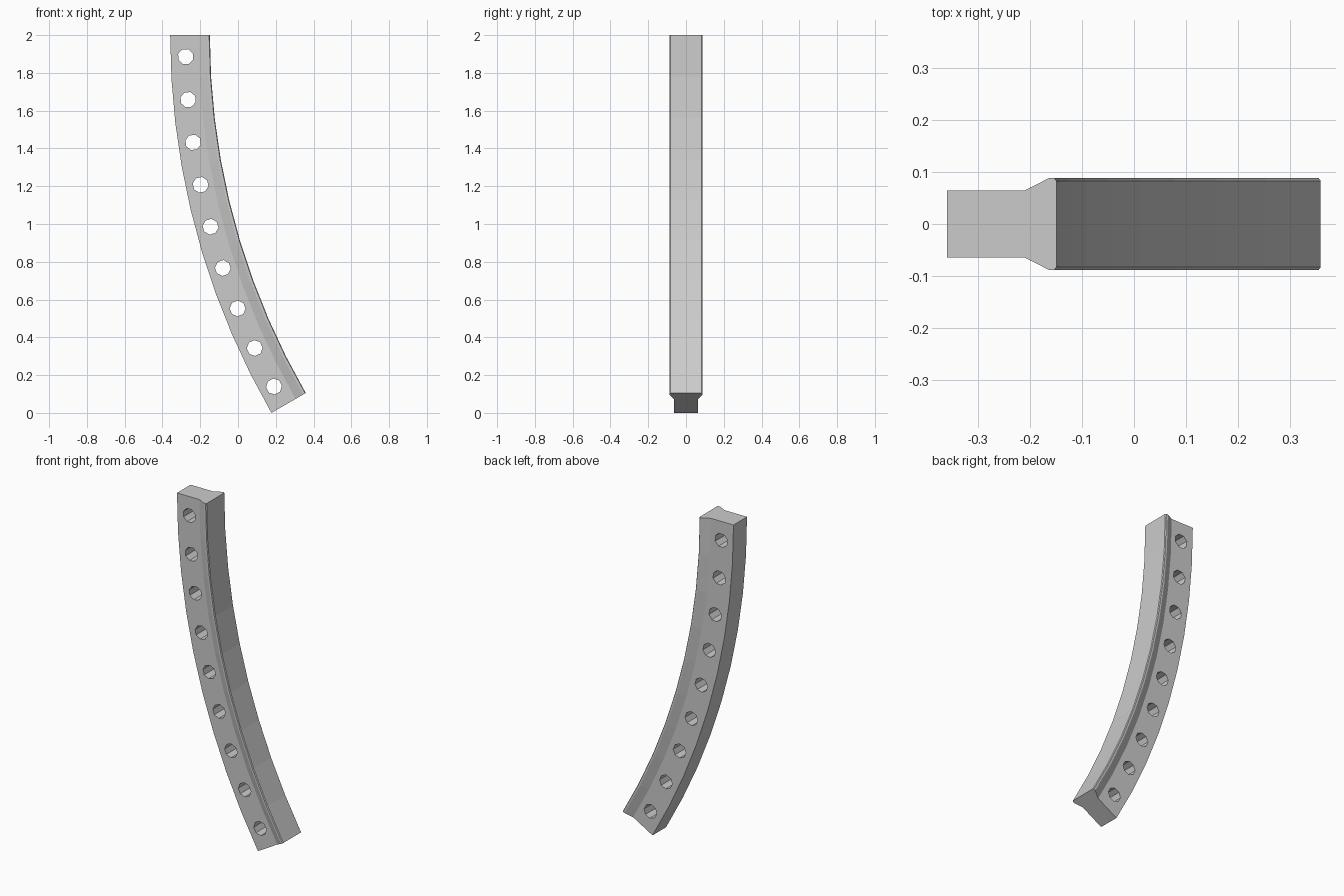
import bpy, bmesh, math
from mathutils import Matrix, Vector

if "Cube" in bpy.data.objects:
    bpy.data.objects.remove(bpy.data.objects["Cube"])

SEGMENTS = 9
STEP = math.radians(30) / SEGMENTS
RADIUS = 4.0                                # outer edge of the arc
CENTRE = Vector((RADIUS - 0.359, 0, 2))


def on_arc(depth, y, angle):
    """Point at a depth inward from the outer edge, angle down from the top."""
    r = RADIUS - depth
    return CENTRE + Vector((-r * math.cos(angle), y, -r * math.sin(angle)))


def make_object(name, bm):
    bmesh.ops.recalc_face_normals(bm, faces=bm.faces)
    mesh = bpy.data.meshes.new(name)
    bm.to_mesh(mesh)
    bm.free()
    obj = bpy.data.objects.new(name, mesh)
    bpy.context.collection.objects.link(obj)
    return obj


# Beam: web with a flared inner flange, swept along a 30 degree arc
half = [(0, 0.064), (0.148, 0.064), (0.195, 0.088), (0.206, 0.088), (0.210, 0.083)]
section = half + [(d, -y) for d, y in reversed(half)]
bm = bmesh.new()
rings = [[bm.verts.new(on_arc(d, y, i * STEP)) for d, y in section]
         for i in range(SEGMENTS + 1)]
n = len(section)
for a, b in zip(rings, rings[1:]):
    for j in range(n):
        k = (j + 1) % n
        bm.faces.new((a[j], a[k], b[k], b[j]))
bm.faces.new(rings[0])
bm.faces.new(rings[-1])
beam = make_object("curved_beam", bm)

# Hole cutters: one octagonal bore in the middle of each segment
bm = bmesh.new()
for i in range(SEGMENTS):
    angle = (i + 0.5) * STEP
    place = (Matrix.Translation(on_arc(0.08, 0, angle))
             @ Matrix.Rotation(-angle + math.pi / 8, 4, 'Y')
             @ Matrix.Rotation(math.pi / 2, 4, 'X'))
    bmesh.ops.create_cone(bm, cap_ends=True, segments=8, radius1=0.042,
                          radius2=0.042, depth=0.4, matrix=place)
cutter = make_object("hole_cutters", bm)
cutter.hide_render = True

# Bore the holes, then discard the cutters
mod = beam.modifiers.new("holes", 'BOOLEAN')
mod.operation = 'DIFFERENCE'
mod.solver = 'EXACT'
mod.object = cutter
bpy.context.view_layer.objects.active = beam
beam.select_set(True)
bpy.ops.object.modifier_apply(modifier=mod.name)
bpy.data.objects.remove(cutter, do_unlink=True)
